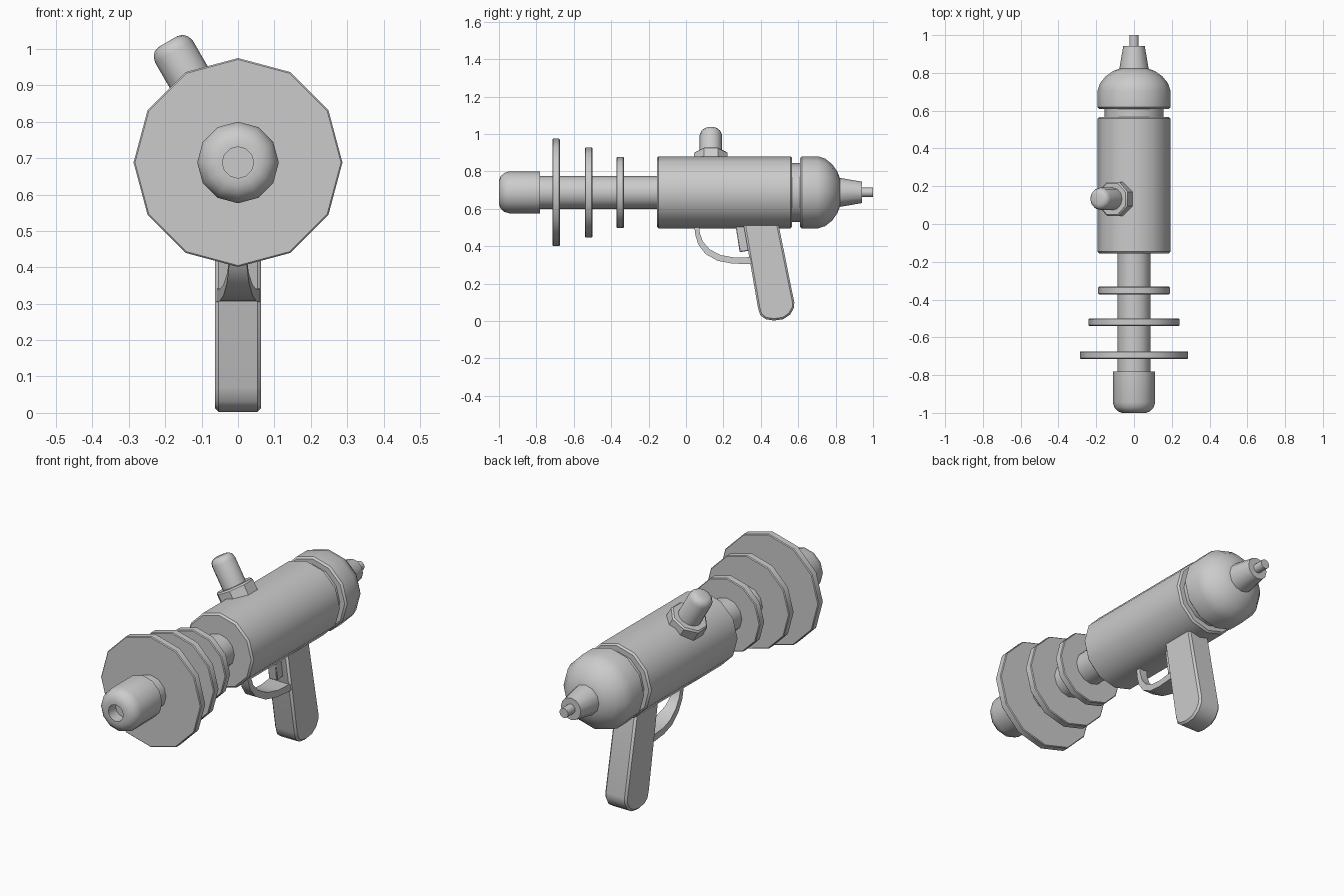
import bpy, bmesh
from math import cos, sin, pi, radians
from mathutils import Matrix

if "Cube" in bpy.data.objects:
    bpy.data.objects.remove(bpy.data.objects["Cube"])

AXIS_Z = 0.688
BARREL = Matrix.Translation((0, 0, AXIS_Z)) @ Matrix.Rotation(-pi / 2, 4, 'X')
KNOB = Matrix.Translation((0, 0.133, AXIS_Z)) @ Matrix.Rotation(radians(-30), 4, 'Y')


def finish(name, bm, angle=35):
    bmesh.ops.recalc_face_normals(bm, faces=bm.faces)
    mesh = bpy.data.meshes.new(name)
    bm.to_mesh(mesh)
    bm.free()
    mesh.shade_smooth()
    mesh.set_sharp_from_angle(angle=radians(angle))
    ob = bpy.data.objects.new(name, mesh)
    bpy.context.collection.objects.link(ob)
    return ob


def skin(name, sections, angle=35):
    """Bridge equal-sized closed sections and cap both ends."""
    bm = bmesh.new()
    rings = [[bm.verts.new(p) for p in s] for s in sections]
    n = len(rings[0])
    for a, b in zip(rings, rings[1:]):
        for i in range(n):
            j = (i + 1) % n
            bm.faces.new((a[i], a[j], b[j], b[i]))
    bm.faces.new(rings[0])
    bm.faces.new(rings[-1])
    return finish(name, bm, angle)


def lathe(name, profile, matrix=BARREL, sides=12, phase=0.0):
    """Turn (position, radius) pairs around the local z axis."""
    bring = []
    for h, r in profile:
        bring.append([matrix @ Matrix.Translation((r * cos(phase + 2 * pi * i / sides),
                      r * sin(phase + 2 * pi * i / sides), h)).to_translation()
                      for i in range(sides)])
    return skin(name, bring)


def drum(a, b, r, c):
    """Cylinder profile with chamfered rims."""
    return [(a, r - c), (a + c, r), (b - c, r), (b, r - c)]


def plate(name, outline, half, bevel):
    """Extrude a side (y, z) outline across x."""
    ob = skin(name, [[(x, y, z) for y, z in outline] for x in (-half, half)])
    mod = ob.modifiers.new("soft_edges", 'BEVEL')
    mod.width, mod.segments = bevel, 1
    mod.limit_method, mod.angle_limit = 'ANGLE', radians(40)
    return ob


# Main body, neck ring and rear dome
lathe("body", drum(-0.155, 0.567, 0.193, 0.009))
lathe("neck_ring", [(0.55, 0.157), (0.63, 0.157)])
lathe("rear_dome", [(0.61, 0.184), (0.619, 0.193), (0.705, 0.193), (0.745, 0.18),
                    (0.782, 0.15), (0.81, 0.11), (0.825, 0.07)])
lathe("rear_cone", [(0.80, 0.080), (0.825, 0.077), (0.942, 0.057)])
lathe("rear_pin", [(0.93, 0.025), (1.0, 0.025)])

# Barrel, hollow muzzle and cooling discs
lathe("barrel", [(-0.80, 0.088), (-0.14, 0.088)])
lathe("muzzle", [(-0.78, 0.112), (-0.945, 0.112), (-0.972, 0.104), (-0.991, 0.086),
                 (-1.0, 0.064), (-1.0, 0.043), (-0.94, 0.043)])
for size, y, r in (("large", -0.694, 0.287), ("medium", -0.52, 0.241), ("small", -0.352, 0.19)):
    lathe(f"{size}_disc", drum(y - 0.02, y + 0.02, r, 0.004))

# Tilted knob on top
lathe("knob_collar", drum(0.12, 0.23, 0.097, 0.008), KNOB, 8, pi / 8)
lathe("knob", [(0.2, 0.06), (0.352, 0.06), (0.368, 0.055), (0.379, 0.045), (0.384, 0.03)], KNOB)

# Grip and trigger
plate("grip", [(0.302, 0.55), (0.385, 0.07), (0.397, 0.032), (0.425, 0.01), (0.47, 0.003),
               (0.52, 0.01), (0.557, 0.035), (0.578, 0.072), (0.579, 0.10), (0.488, 0.55)],
      0.063, 0.01)
plate("trigger", [(0.262, 0.53), (0.287, 0.368), (0.345, 0.378), (0.33, 0.53)], 0.025, 0.004)

# Trigger guard, widening toward the grip
outer = [(0.042, 0.53), (0.05, 0.46), (0.065, 0.41), (0.105, 0.358), (0.17, 0.322),
         (0.25, 0.307), (0.37, 0.305)]
inner = [(0.07, 0.53), (0.074, 0.47), (0.09, 0.425), (0.127, 0.383), (0.185, 0.353),
         (0.257, 0.34), (0.37, 0.342)]
widths = [0.022, 0.022, 0.024, 0.03, 0.04, 0.05, 0.061]
skin("trigger_guard", [[(-w, *o), (w, *o), (w, *i), (-w, *i)]
                       for o, i, w in zip(outer, inner, widths)])
